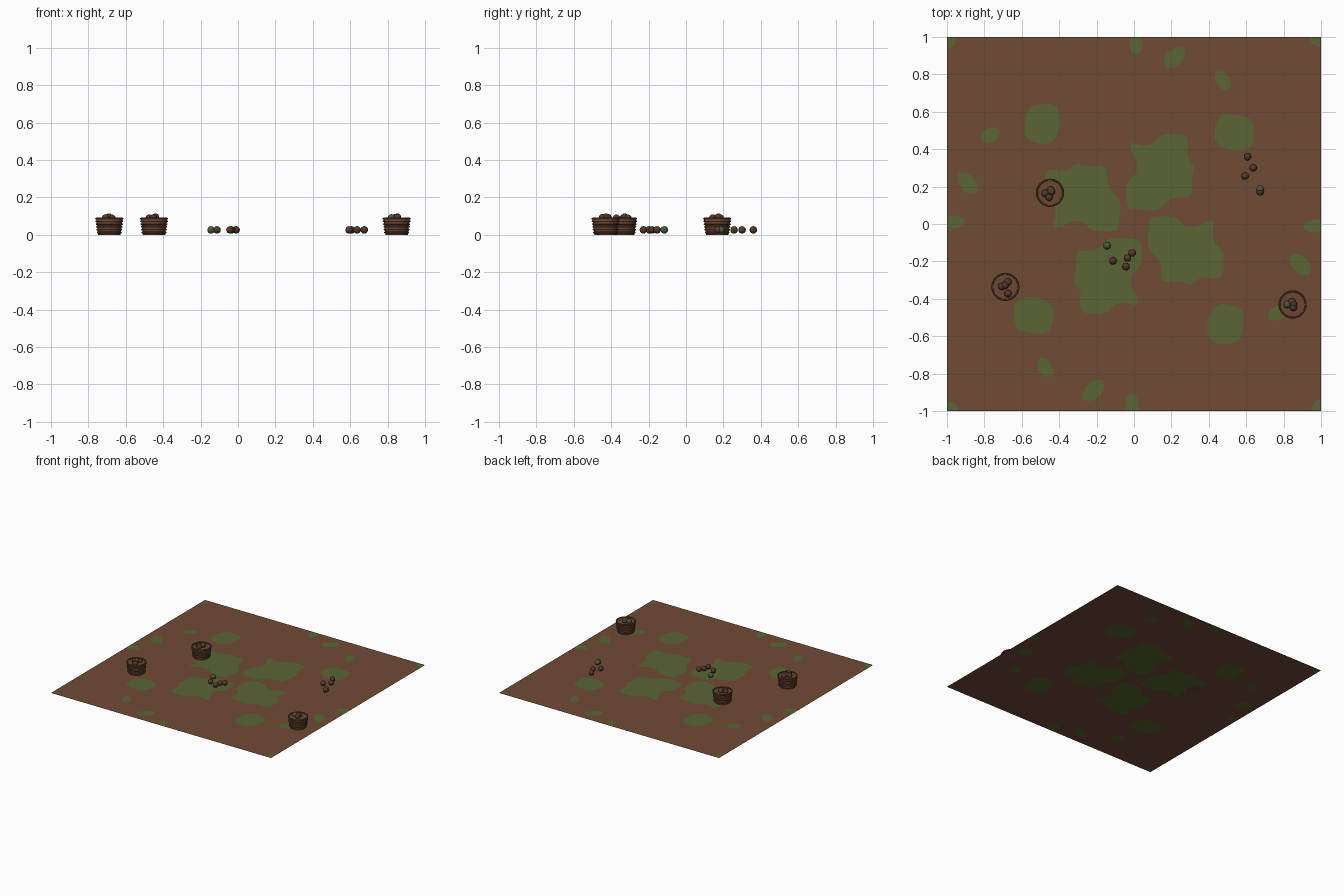
import bpy, bmesh, math
from mathutils import Vector
from mathutils.geometry import delaunay_2d_cdt

if "Cube" in bpy.data.objects:
    bpy.data.objects.remove(bpy.data.objects["Cube"])


def material(name, color):
    m = bpy.data.materials.new(name)
    m.diffuse_color = (*color, 1)
    m.use_nodes = True
    m.node_tree.nodes["Principled BSDF"].inputs["Base Color"].default_value = m.diffuse_color
    return m


SOIL = material("soil brown", (0.160, 0.070, 0.035))
GRASS = material("grass green", (0.100, 0.130, 0.034))
WICKER = material("wicker brown", (0.150, 0.062, 0.034))
NUT = material("nut dark brown", (0.085, 0.040, 0.024))
HUSK = material("husk green", (0.070, 0.105, 0.035))


# --- Ground: one flat sheet with grass patches cut in, repeated four times around ---
def ellipse(cx, cy, a, b, tilt, n=20):
    t = math.radians(tilt)
    pts = []
    for i in range(n):
        u = 2 * math.pi * i / n
        x, y = a * math.cos(u), b * math.sin(u)
        pts.append((cx + x * math.cos(t) - y * math.sin(t), cy + x * math.sin(t) + y * math.cos(t)))
    return pts


def smooth(points, steps=3):
    """Closed Catmull-Rom curve through the points."""
    p = [Vector(q) for q in points]
    out, n = [], len(points)
    for i in range(n):
        a, b, c, d = p[i - 1], p[i], p[(i + 1) % n], p[(i + 2) % n]
        for s in range(steps):
            t = s / steps
            q = 0.5 * (2 * b + (c - a) * t + (2 * a - 5 * b + 4 * c - d) * t * t
                       + (3 * b - a - 3 * c + d) * t ** 3)
            out.append((q.x, q.y))
    return out


def inside(x, y, poly):
    hit = False
    for (x1, y1), (x2, y2) in zip(poly, poly[1:] + poly[:1]):
        if (y1 > y) != (y2 > y) and x < (x2 - x1) * (y - y1) / (y2 - y1) + x1:
            hit = not hit
    return hit


large = smooth([(-.03, .09), (.02, .08), (.08, .073), (.14, .085), (.19, .13), (.25, .145), (.30, .15),
                (.31, .20), (.31, .25), (.32, .31), (.285, .36), (.29, .42), (.28, .465), (.22, .48),
                (.14, .47), (.10, .43), (.04, .42), (-.005, .435), (-.02, .41), (-.005, .37), (.015, .33),
                (.01, .27), (-.03, .23), (-.04, .16)])
medium = smooth([(.43, .46), (.46, .42), (.52, .395), (.59, .395), (.635, .43), (.64, .50), (.62, .56),
                 (.54, .583), (.46, .575), (.43, .50)])
quarter = [large, medium, ellipse(.475, .767, .055, .037, 120), ellipse(.217, .89, .069, .043, 43),
           ellipse(.01, .965, .06, .035, 95), ellipse(1, 1, .06, .05, 20)]

verts = [(-1, -1), (1, -1), (1, 1), (-1, 1)]
edges = [(0, 1), (1, 2), (2, 3), (3, 0)]
patches = []
for k in range(4):
    for shape in quarter:
        poly = []
        for x, y in shape:
            for _ in range(k):
                x, y = -y, x
            poly.append((max(-1, min(1, x)), max(-1, min(1, y))))
        patches.append(poly)
        start, n = len(verts), len(poly)
        verts += poly
        edges += [(start + i, start + (i + 1) % n) for i in range(n)]

flat = delaunay_2d_cdt([Vector(v) for v in verts], edges, [], 0, 1e-5)
mesh = bpy.data.meshes.new("ground")
mesh.from_pydata([(v.x, v.y, 0) for v in flat[0]], [], flat[2])
mesh.materials.append(SOIL)
mesh.materials.append(GRASS)
for f in mesh.polygons:
    c = f.center
    f.material_index = int(any(inside(c.x, c.y, p) for p in patches))
bm = bmesh.new()
bm.from_mesh(mesh)
for f in bm.faces:
    f.normal_update()
    if f.normal.z < 0:
        f.normal_flip()
bm.to_mesh(mesh)
bm.free()
bpy.context.collection.objects.link(bpy.data.objects.new("ground", mesh))


# --- Small props ---
def finish(name, mat):
    ob = bpy.context.object
    ob.name = name
    ob.data.materials.append(mat)
    bpy.ops.object.shade_smooth_by_angle(angle=math.radians(40))


def nut(name, x, y, z, mat=NUT):
    bpy.ops.mesh.primitive_uv_sphere_add(segments=16, ring_count=10, radius=0.02, location=(x, y, z))
    finish(name, mat)


def basket(x, y, nuts, green=-1):
    # tapered body, filled almost to the rim
    bpy.ops.mesh.primitive_cone_add(vertices=32, radius1=0.06, radius2=0.07, depth=0.082,
                                    location=(x, y, 0.041))
    finish("basket_body", WICKER)
    # woven bands and rim
    for i in range(5):
        z = 0.012 + i * 0.015
        bpy.ops.mesh.primitive_torus_add(major_radius=0.061 + z * 0.125, minor_radius=0.0045, major_segments=32,
                                         minor_segments=8, location=(x, y, z))
        finish("basket_band", WICKER)
    bpy.ops.mesh.primitive_torus_add(major_radius=0.0705, minor_radius=0.005, major_segments=32,
                                     minor_segments=8, location=(x, y, 0.086))
    finish("basket_rim", WICKER)
    # nuts heaped on top
    for i, (dx, dy, z) in enumerate(nuts):
        nut("basket_nut", x + dx, y + dy, z, HUSK if i == green else NUT)


basket(-.449, .167, [(-.026, -.003, .088), (.003, .015, .09), (-.005, -.024, .089), (.008, .006, .094)])
basket(-.688, -.336, [(-.019, .002, .09), (.014, .026, .088), (.014, -.036, .088), (-.002, .008, .094)])
basket(.848, -.430, [(-.028, 0, .09), (.005, -.016, .092), (-.004, .013, .092), (.004, .002, .094)], green=0)

# loose nuts on the ground
for i, (x, y) in enumerate([(-.144, -.116), (-.112, -.197), (-.035, -.182), (-.010, -.155), (-.043, -.228),
                            (.607, .36), (.637, .30), (.594, .257), (.675, .187), (.675, .172)]):
    nut("loose_nut", x, y, 0.026, HUSK if i in (0, 8) else NUT)
